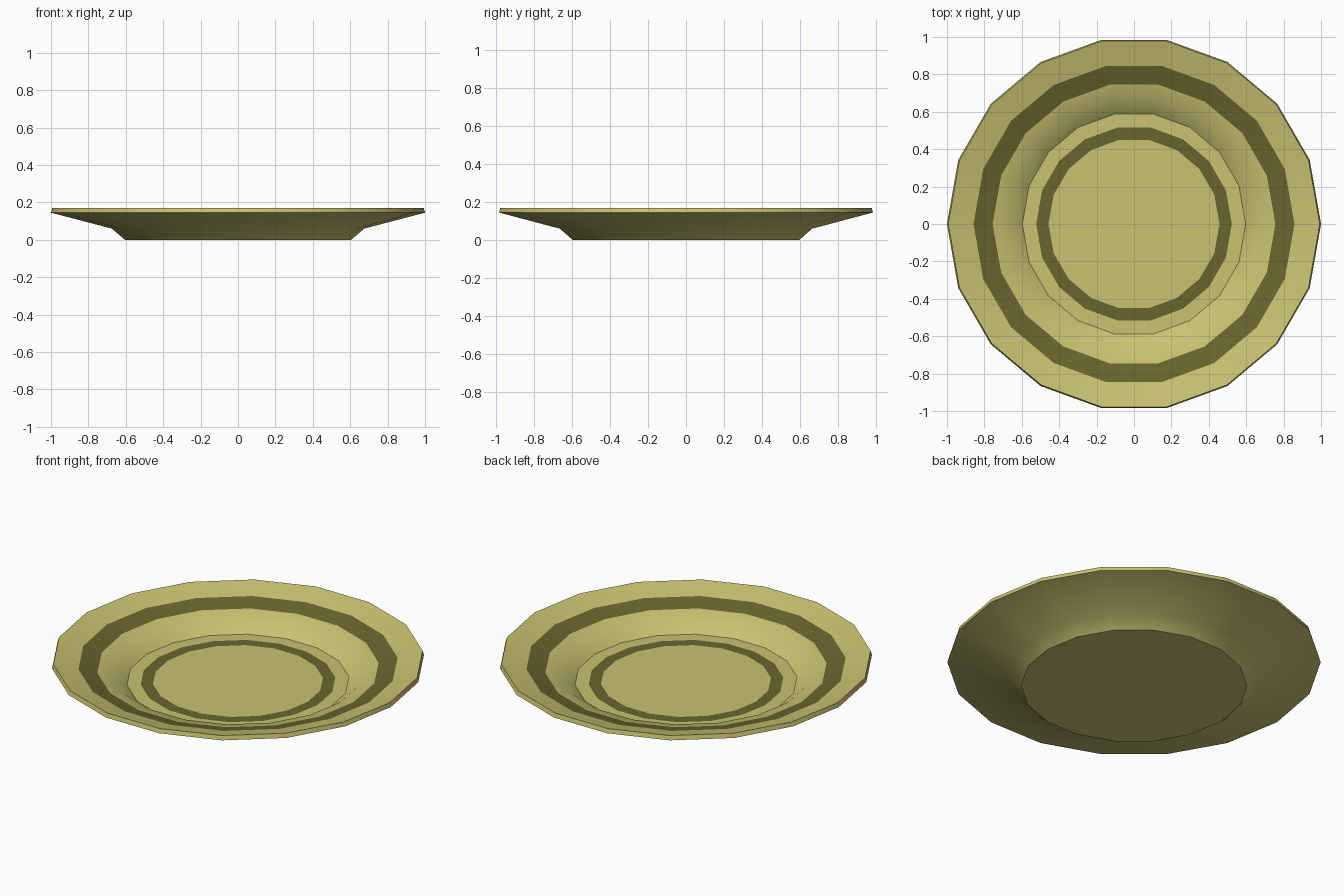
import bpy, bmesh, math

if "Cube" in bpy.data.objects:
    bpy.data.objects.remove(bpy.data.objects["Cube"])

SIDES = 18


def material(name, rgb):
    m = bpy.data.materials.new(name)
    m.diffuse_color = (*rgb, 1.0)
    m.use_nodes = True
    m.node_tree.nodes["Principled BSDF"].inputs["Base Color"].default_value = m.diffuse_color
    return m


# Lathe profile (radius, height): underside centre out to the rim, then inward over the top.
# The third value is the colour of the band leading to the next point (1 = dark stripe).
PROFILE = [
    (0.605, 0.0, 0), (0.675, 0.06, 0), (1.0, 0.145, 0), (0.993, 0.17, 0),
    (0.858, 0.135, 1), (0.756, 0.109, 0), (0.67, 0.086, 0), (0.597, 0.031, 0),
    (0.523, 0.031, 1), (0.457, 0.031, 0),
]

bm = bmesh.new()
rings = []
for r, z, _ in PROFILE:
    rings.append([bm.verts.new((r * math.cos(2 * math.pi * i / SIDES),
                                r * math.sin(2 * math.pi * i / SIDES), z))
                  for i in range(SIDES)])

# Bands between neighbouring rings
for k in range(len(rings) - 1):
    a, b = rings[k], rings[k + 1]
    for i in range(SIDES):
        j = (i + 1) % SIDES
        f = bm.faces.new((a[i], a[j], b[j], b[i]))
        f.material_index = PROFILE[k][2]

# Foot disc and centre of the well
bm.faces.new(list(reversed(rings[0])))
bm.faces.new(rings[-1])
bmesh.ops.recalc_face_normals(bm, faces=bm.faces[:])

mesh = bpy.data.meshes.new("plate")
bm.to_mesh(mesh)
bm.free()
mesh.materials.append(material("olive yellow glaze", (0.58, 0.54, 0.165)))
mesh.materials.append(material("dark olive stripe", (0.14, 0.13, 0.027)))

plate = bpy.data.objects.new("plate", mesh)
bpy.context.collection.objects.link(plate)
bpy.context.view_layer.objects.active = plate
plate.select_set(True)
bpy.ops.object.shade_smooth_by_angle(angle=math.radians(30))
